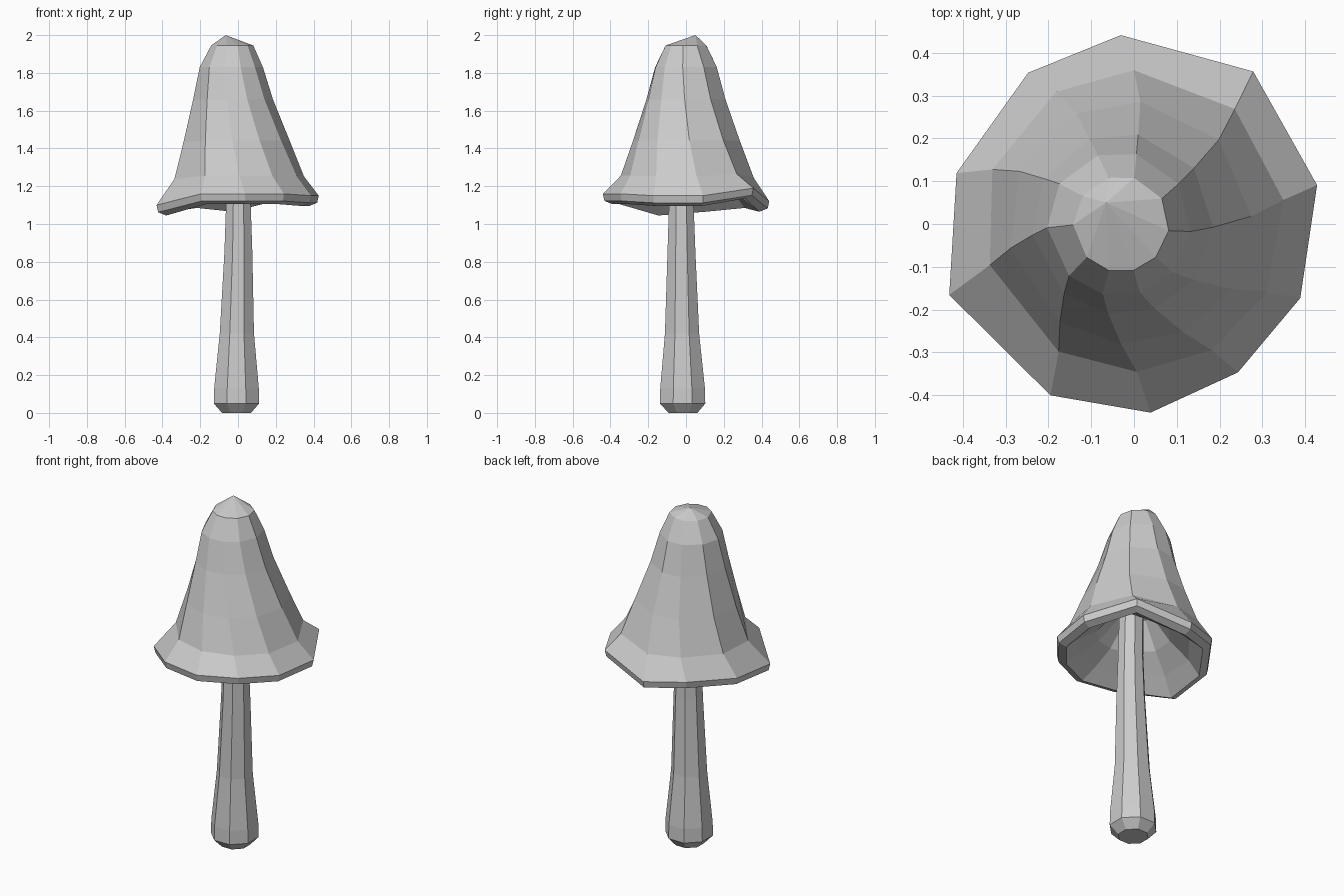
import bpy, bmesh
from math import sin, cos, radians

cube = bpy.data.objects.get("Cube")
if cube:
    bpy.data.objects.remove(cube, do_unlink=True)

# One plain grey for the whole mushroom
grey = bpy.data.materials.new("plain grey")
grey.use_nodes = True
grey.diffuse_color = (0.6, 0.6, 0.6, 1)
grey.node_tree.nodes["Principled BSDF"].inputs["Base Color"].default_value = (0.6, 0.6, 0.6, 1)


def loft(name, rings, start=None, end=None):
    """Skin closed rings of points; start and end are optional tip points."""
    bm = bmesh.new()
    loops = [[bm.verts.new(p) for p in ring] for ring in rings]
    n = len(loops[0])
    for a, b in zip(loops, loops[1:]):
        for i in range(n):
            j = (i + 1) % n
            bm.faces.new((a[i], a[j], b[j], b[i]))
    for loop, tip in ((loops[0], start), (loops[-1], end)):
        if tip is None:
            bm.faces.new(loop)
        else:
            v = bm.verts.new(tip)
            for i in range(n):
                bm.faces.new((loop[i], loop[(i + 1) % n], v))
    bmesh.ops.recalc_face_normals(bm, faces=bm.faces)
    mesh = bpy.data.meshes.new(name)
    bm.to_mesh(mesh)
    bm.free()
    mesh.materials.append(grey)
    obj = bpy.data.objects.new(name, mesh)
    bpy.context.collection.objects.link(obj)
    return obj


# Wavy rim: angle, radius, height of each corner
RIM = [(12, .437, 1.15), (52, .452, 1.19), (94, .442, 1.12), (125, .431, 1.14),
       (164, .431, 1.12), (201, .462, 1.10), (244, .445, 1.16), (275, .442, 1.16),
       (305, .423, 1.16), (336, .425, 1.15)]


def rim_ring(scale, drop):
    return [(r * scale * cos(radians(a)), r * scale * sin(radians(a)), z + drop)
            for a, r, z in RIM]


def cap_ring(radius, z, twist, cx, cy, wave):
    """Ring of the cap, turned by twist and following the rim's waves a little."""
    return [(cx + radius * cos(radians(a - twist)), cy + radius * sin(radians(a - twist)),
             z + wave * (h - 1.14)) for a, r, h in RIM]


# Hollow cap: a shallow band under the rim, a steeper throat round the stem,
# then the lip and the twisted outer bell up to the crown
inside = [cap_ring(.09, 1.36, 8, -.01, 0, 0), cap_ring(.2, 1.23, 6, 0, 0, .2),
          cap_ring(.31, 1.15, 3, 0, 0, .6)]
lip = [rim_ring(.88, -.055), rim_ring(.98, -.038), rim_ring(1, 0)]
outside = [cap_ring(.352, 1.25, 4, 0, .007, .3), cap_ring(.284, 1.44, 9, -.01, .003, .1),
           cap_ring(.212, 1.66, 14, -.027, 0, 0), cap_ring(.168, 1.83, 18, -.035, 0, 0),
           cap_ring(.112, 1.945, 20, -.03, 0, 0)]
loft("cap", inside + lip + outside, start=(-.01, 0, 1.4), end=(-.065, .05, 2.0))

# Eight-sided stem, wide and bevelled at the foot: radius, height, centre x, centre y
STEM = [(.083, 0, -.008, -.016), (.13, .05, -.008, -.018), (.128, .13, -.008, -.018),
        (.098, .42, -.006, -.021), (.08, .85, .002, -.024), (.07, 1.12, .002, -.025),
        (.068, 1.4, 0, -.02)]
loft("stem", [[(cx + r * cos(radians(45 * i + 22.5)), cy + r * sin(radians(45 * i + 22.5)), z)
               for i in range(8)] for r, z, cx, cy in STEM])
